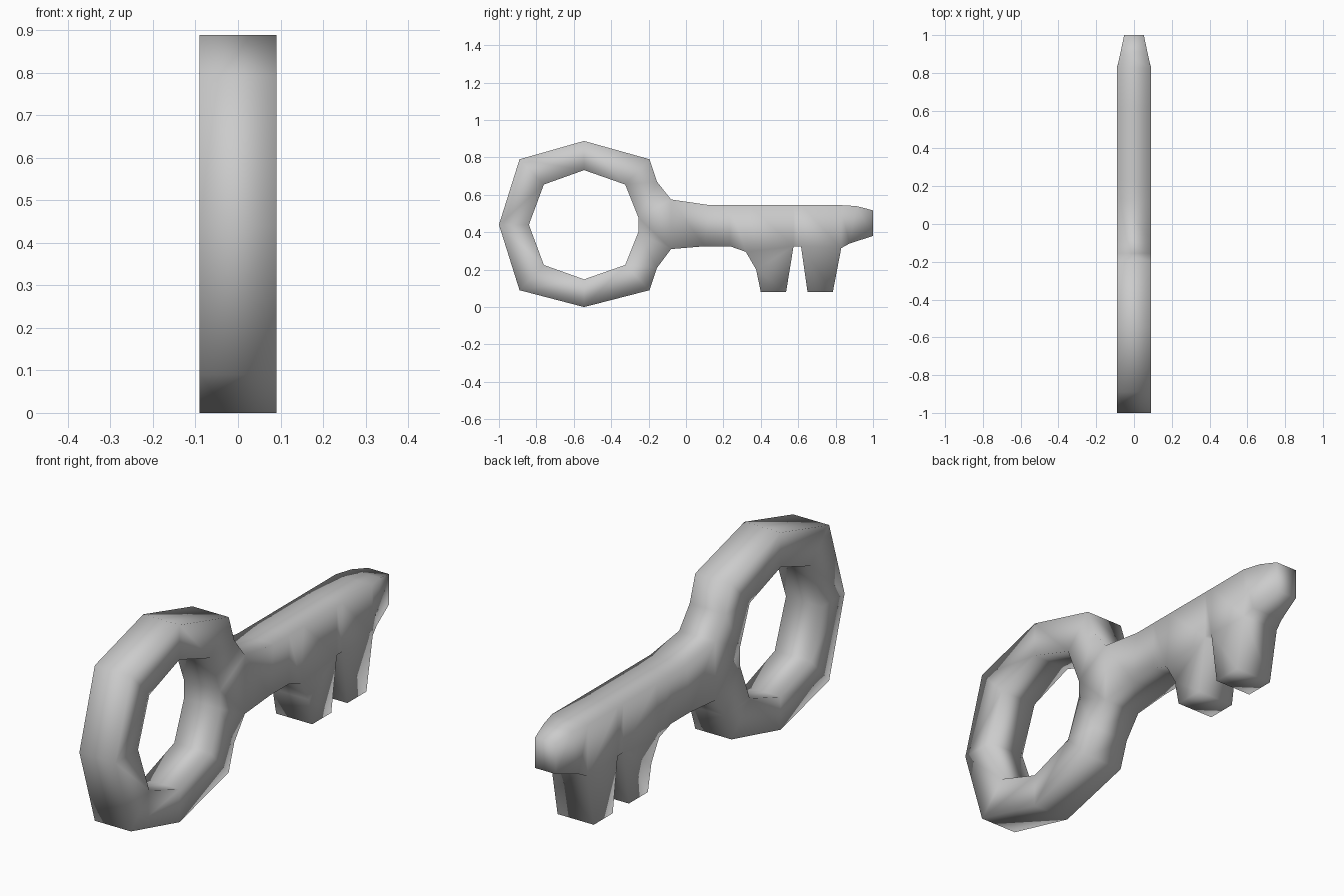
import bpy, bmesh

if "Cube" in bpy.data.objects:
    bpy.data.objects.remove(bpy.data.objects["Cube"])

def half_width(y):
    # plate half thickness, tapering towards the tip
    return 0.09 if y < 0.835 else 0.09 - 0.038 * (y - 0.82) / 0.18

bm = bmesh.new()
verts = {}

def vert(p, side):
    key = (round(p[0], 4), round(p[1], 4), side)
    if key not in verts:
        verts[key] = bm.verts.new((side * half_width(p[0]), key[0], key[1]))
    return verts[key]

def plate(points):
    for side in (1, -1):
        bm.faces.new([vert(p, side) for p in points])

def strip(a, b):
    for i in range(len(a) - 1):
        pts = [a[i], a[i + 1], b[i + 1], b[i]]
        plate([p for k, p in enumerate(pts) if p != pts[k - 1]])

# Ring bow: upper half and its mirrored lower half
outer = [(-1, .44), (-.89, .79), (-.545, .888), (-.195, .79), (-.155, .67), (-.08, .575)]
inner = [(-.84, .44), (-.76, .655), (-.545, .732), (-.325, .655), (-.325, .655), (-.255, .48)]
flip = lambda pts: [(y, .88 - z) for y, z in pts]
lower_outer = [(y, max(0, z)) for y, z in flip(outer)]
lower_outer[2], lower_outer[5] = (-.545, 0), (-.08, .31)
strip(outer, inner)
strip(lower_outer, flip(inner))

# Shank and tapered tip, as matching top and bottom edges
top = [(-.255, .48), (-.08, .575), (.125, .545), (.235, .545), (.34, .545), (.575, .545),
       (.615, .545), (.825, .545), (.91, .54), (1, .517)]
bottom = [(-.255, .40), (-.08, .31), (.1, .325), (.235, .325), (.32, .295), (.575, .325),
          (.615, .325), (.83, .315), (.875, .34), (1, .38)]
strip(top, bottom)

# Two teeth
plate([(.32, .295), (.575, .325), (.535, .08), (.4, .08), (.375, .2)])
plate([(.615, .325), (.83, .315), (.785, .08), (.65, .08)])

# Rim walls joining the two sides
other = {v: verts[(k[0], k[1], -k[2])] for k, v in verts.items()}
for e in [e for e in bm.edges if e.is_boundary and e.verts[0].co.x > 0]:
    a, b = e.verts
    bm.faces.new([a, b, other[b], other[a]])
bmesh.ops.recalc_face_normals(bm, faces=bm.faces[:])
for f in bm.faces:
    f.smooth = True

mesh = bpy.data.meshes.new("key")
bm.to_mesh(mesh)
bm.free()
key = bpy.data.objects.new("key", mesh)
bpy.context.collection.objects.link(key)
